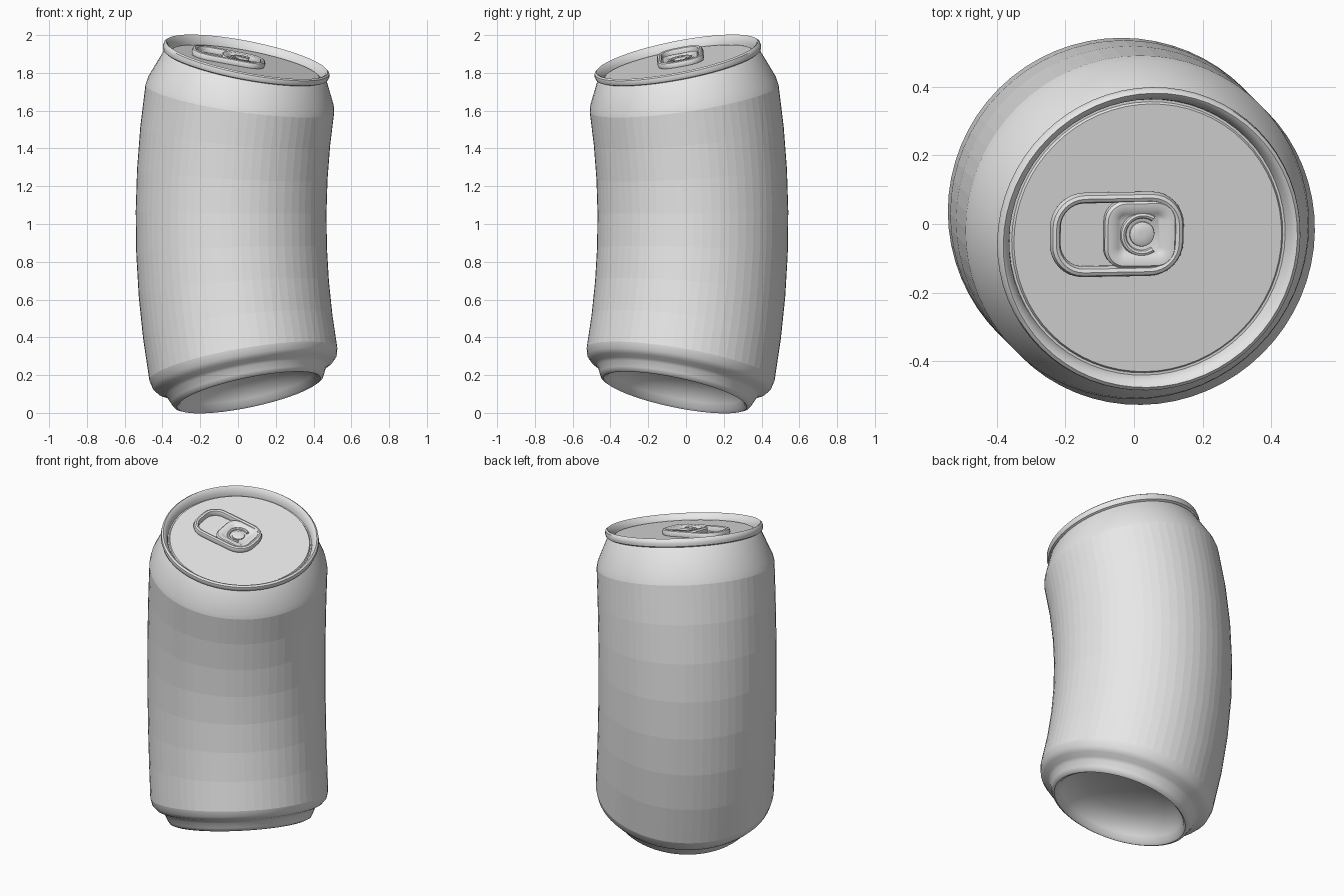
import bpy
import bmesh
from math import sin, cos, pi, radians, sqrt

cube = bpy.data.objects.get("Cube")
if cube:
    bpy.data.objects.remove(cube, do_unlink=True)

SIDES = 64
BEND_RADIUS = 3.2      # the can axis is an arc leaning to the front and +x
MID_HEIGHT = 1.02
MID_OFFSET = -0.052

grey = bpy.data.materials.new("aluminium grey")
grey.use_nodes = True
grey.diffuse_color = (0.8, 0.8, 0.8, 1)
grey.node_tree.nodes["Principled BSDF"].inputs["Base Color"].default_value = (0.8, 0.8, 0.8, 1)


def bend(p):
    """Carry a point of the straight can onto the bent one."""
    x, y, s = p
    u, v = (x - y) / sqrt(2), (x + y) / sqrt(2)
    a = s / BEND_RADIUS
    arm = BEND_RADIUS - u
    u = MID_OFFSET + BEND_RADIUS - arm * cos(a)
    return ((u + v) / sqrt(2), (v - u) / sqrt(2), MID_HEIGHT + arm * sin(a))


def loft(name, rings, cap_start=False, cap_end=False, smooth=True):
    """Skin a list of closed rings, then bend the result."""
    bm = bmesh.new()
    rows = [[bm.verts.new(bend(p)) for p in ring] for ring in rings]
    n = len(rows[0])
    for low, high in zip(rows, rows[1:]):
        for j in range(n):
            k = (j + 1) % n
            bm.faces.new((low[j], low[k], high[k], high[j]))
    if cap_start:
        bm.faces.new(rows[0][::-1])
    if cap_end:
        bm.faces.new(rows[-1])
    mesh = bpy.data.meshes.new(name)
    bm.to_mesh(mesh)
    bm.free()
    mesh.materials.append(grey)
    obj = bpy.data.objects.new(name, mesh)
    bpy.context.collection.objects.link(obj)
    if smooth:
        bpy.ops.object.select_all(action="DESELECT")
        obj.select_set(True)
        bpy.context.view_layer.objects.active = obj
        bpy.ops.object.shade_smooth_by_angle(angle=radians(40))
    return obj


def circle(r, s, cx=0, cy=0, n=SIDES):
    return [(cx + r * cos(2 * pi * i / n), cy + r * sin(2 * pi * i / n), s) for i in range(n)]


def lathe(name, profile, **options):
    return loft(name, [circle(r, s) for r, s in profile], **options)


def rounded_rect(cx, cy, a, b, r, inset, s, steps=8):
    """Rounded rectangle outline, counter-clockwise, shrunk by inset."""
    points = []
    for q, (sx, sy) in enumerate([(1, 1), (-1, 1), (-1, -1), (1, -1)]):
        for i in range(steps + 1):
            t = pi / 2 * (q + i / steps)
            points.append((cx + sx * (a - r) + (r - inset) * cos(t),
                           cy + sy * (b - r) + (r - inset) * sin(t), s))
    return points


# Domed underside, standing ring and rounded lower edge
lathe("can_base", [
    (0.04, -0.77), (0.14, -0.777), (0.24, -0.80), (0.32, -0.84), (0.355, -0.885),
    (0.372, -0.915), (0.388, -0.925), (0.403, -0.918), (0.413, -0.90),
    (0.428, -0.865), (0.442, -0.85), (0.473, -0.835), (0.495, -0.81), (0.505, -0.77),
], cap_start=True)

# Side wall, faceted in seven bands
BANDS = 7
lathe("can_wall", [(0.505, -0.77 + (0.65 + 0.77) * i / BANDS) for i in range(BANDS + 1)],
      smooth=False)

# Tapered shoulder
lathe("can_shoulder", [(0.505, 0.65), (0.497, 0.688), (0.44, 0.82), (0.432, 0.83)])

# Rolled rim, groove and sunken lid
lathe("can_lid", [
    (0.432, 0.83), (0.444, 0.836), (0.449, 0.852), (0.446, 0.868), (0.436, 0.876),
    (0.426, 0.87), (0.412, 0.845), (0.408, 0.828), (0.401, 0.828), (0.396, 0.836),
    (0.05, 0.836),
], cap_end=True)

# Pull tab: rounded frame, open at its left end
TX, TY = -0.095, 0.015
frame = [(0.004, 0.838), (0, 0.852), (0.006, 0.866), (0.016, 0.87),
         (0.026, 0.866), (0.032, 0.852), (0.03, 0.838), (0.004, 0.838)]
loft("tab_frame", [rounded_rect(TX, TY, 0.198, 0.125, 0.1, i, s) for i, s in frame])

# Dished plate with the cross bar at its left edge
dish = [(0, 0.84), (0, 0.86), (0.008, 0.868), (0.026, 0.868), (0.04, 0.86), (0.052, 0.854)]
loft("tab_plate", [rounded_rect(TX + 0.07, TY, 0.107, 0.1, 0.06, i, s) for i, s in dish],
     cap_end=True)

# Rivet in the dish
RX = TX + 0.074
loft("tab_rivet", [circle(r, s, RX, TY, 24) for r, s in
                   [(0.038, 0.85), (0.036, 0.859), (0.028, 0.863), (0.01, 0.864)]],
     cap_end=True)

# Raised arc around the rivet, open to the right
arc = []
for i in range(25):
    t = radians(55 + 250 * i / 24)
    section = []
    for j in range(8):
        w = -2 * pi * j / 8
        r = 0.056 + 0.009 * cos(w)
        section.append((RX + r * cos(t), TY + r * sin(t), 0.856 + 0.009 * sin(w)))
    arc.append(section)
loft("tab_arc", arc, cap_start=True, cap_end=True)
